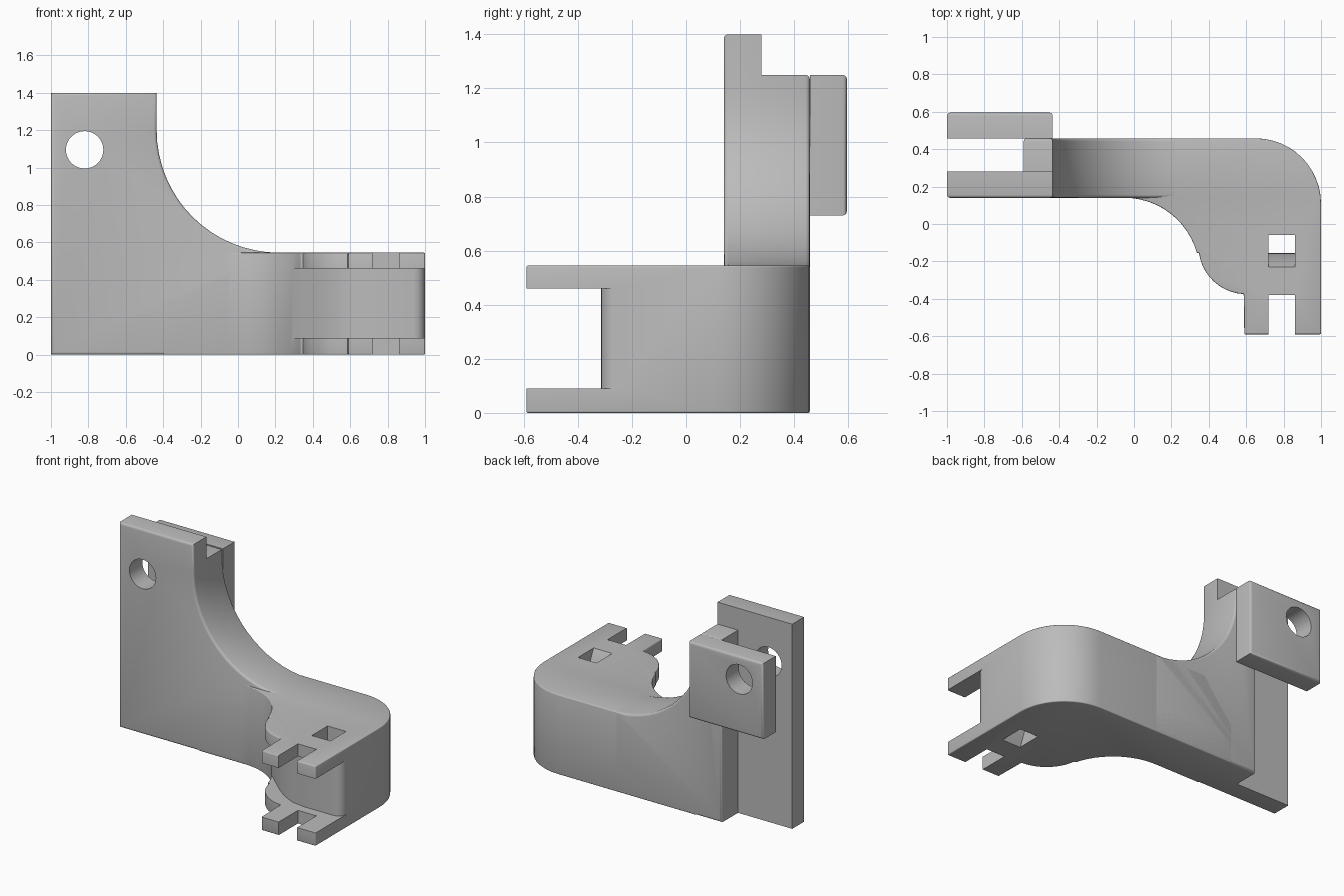
import bpy, bmesh, math

if "Cube" in bpy.data.objects:
    bpy.data.objects.remove(bpy.data.objects["Cube"])

grey = bpy.data.materials.new("plain_grey")
grey.diffuse_color = (0.5, 0.5, 0.5, 1)
grey.use_nodes = True
grey.node_tree.nodes["Principled BSDF"].inputs["Base Color"].default_value = grey.diffuse_color


def arc(cx, cy, r, a0, a1, n):
    """Points on an arc, angles in degrees."""
    return [(cx + r * math.cos(math.radians(a0 + (a1 - a0) * i / n)),
             cy + r * math.sin(math.radians(a0 + (a1 - a0) * i / n))) for i in range(n + 1)]


def prism(name, pts, axis, lo, hi, bevel=0.0, rims="", corners=False):
    """Extrude a profile along an axis and round the chosen rims and sharp corners."""
    place = {"x": lambda a, b, t: (t, a, b),
             "y": lambda a, b, t: (a, t, b),
             "z": lambda a, b, t: (a, b, t)}[axis]
    bm = bmesh.new()
    low = [bm.verts.new(place(a, b, lo)) for a, b in pts]
    high = [bm.verts.new(place(a, b, hi)) for a, b in pts]
    bottom, top = bm.faces.new(low), bm.faces.new(high)
    n = len(pts)
    for i in range(n):
        j = (i + 1) % n
        bm.faces.new((low[i], low[j], high[j], high[i]))
    bmesh.ops.recalc_face_normals(bm, faces=bm.faces)
    edges = set()
    if "l" in rims:
        edges |= set(bottom.edges)
    if "h" in rims:
        edges |= set(top.edges)
    if corners:
        edges |= {e for e in bm.edges if e.calc_face_angle_signed(0) > 0.8}
    if bevel:
        bmesh.ops.bevel(bm, geom=list(edges), offset=bevel, offset_type="OFFSET",
                        segments=3, profile=0.5, affect="EDGES", clamp_overlap=True)
    mesh = bpy.data.meshes.new(name)
    bm.to_mesh(mesh)
    bm.free()
    mesh.materials.append(grey)
    ob = bpy.data.objects.new(name, mesh)
    bpy.context.collection.objects.link(ob)
    return ob


def rect(a0, a1, b0, b1):
    return [(a0, b0), (a1, b0), (a1, b1), (a0, b1)]


def cut(ob, cutter):
    """Subtract a cutter, then hide it."""
    mod = ob.modifiers.new("cut", "BOOLEAN")
    mod.operation, mod.solver, mod.object = "DIFFERENCE", "EXACT", cutter
    bpy.context.view_layer.objects.active = ob
    bpy.ops.object.modifier_apply(modifier=mod.name)
    cutter.hide_render = True


R = 0.016
sweep = arc(0.22, 1.2, 0.655, 270, 180, 16)

# Tall front plate running down into the body along the concave sweep
front_plate = prism("front_plate", [(-1, 0), (0.22, 0)] + sweep + [(-0.435, 1.4), (-1, 1.4)],
                    "y", 0.14, 0.28, R, "l")

# Web behind the plate, forming the end wall of the slot
rear_web = prism("rear_web", [(-0.59, 0), (0.22, 0)] + sweep + [(-0.435, 1.25), (-0.59, 1.25)],
                 "y", 0.275, 0.458, R, "h")

# Rear clamp jaw
rear_jaw = prism("rear_jaw", rect(-1, -0.435, 0.73, 1.25), "y", 0.458, 0.595, R, "h")

# S-shaped arm with the fork prongs
plan = ([(-0.4, 0.14)] + arc(-0.05, -0.26, 0.4, 90, 15, 12)
        + arc(0.6, -0.12, 0.255, 188, 267, 10)
        + [(0.59, -0.59), (1, -0.59)]
        + arc(0.65, 0.108, 0.35, 0, 90, 12) + [(-0.4, 0.458)])
arm = prism("curved_arm", plan, "z", 0, 0.545, R, "lh", True)

# Screw hole through plate and jaw
hole = prism("hole_cutter", arc(-0.82, 1.095, 0.1, 0, 348.75, 31), "y", 0, 0.8)
cut(front_plate, hole)
cut(rear_jaw, hole)

# Recess between upper and lower flanges
recess = prism("recess_cutter",
               [(0.2, -0.7), (0.2, -0.1), (0.27, -0.033), (0.45, -0.195), (0.53, -0.255),
                (0.62, -0.3), (0.72, -0.315)] + arc(0.94, -0.255, 0.06, -90, 0, 5)
               + [(1.1, -0.25), (1.1, -0.7)], "z", 0.09, 0.46)
cut(arm, recess)

# Gap between the prongs
cut(arm, prism("fork_cutter", rect(0.72, 0.86, -0.8, -0.38), "z", -0.1, 0.7))

# Strap slot with a bowed front wall
bow = [(-0.155 - 0.075 * ((z - 0.2725) / 0.2725) ** 2, z)
       for z in [-0.03 + 0.605 * i / 12 for i in range(13)]]
cut(arm, prism("strap_cutter", [(-0.06, -0.03)] + bow + [(-0.06, 0.575)], "x", 0.72, 0.86))

# Smooth shading with sharp edges kept; helpers removed from display
for ob in list(bpy.data.objects):
    if ob.hide_render:
        bpy.data.objects.remove(ob)
        continue
    bpy.ops.object.select_all(action="DESELECT")
    ob.select_set(True)
    bpy.context.view_layer.objects.active = ob
    bpy.ops.object.shade_smooth_by_angle(angle=math.radians(35))
